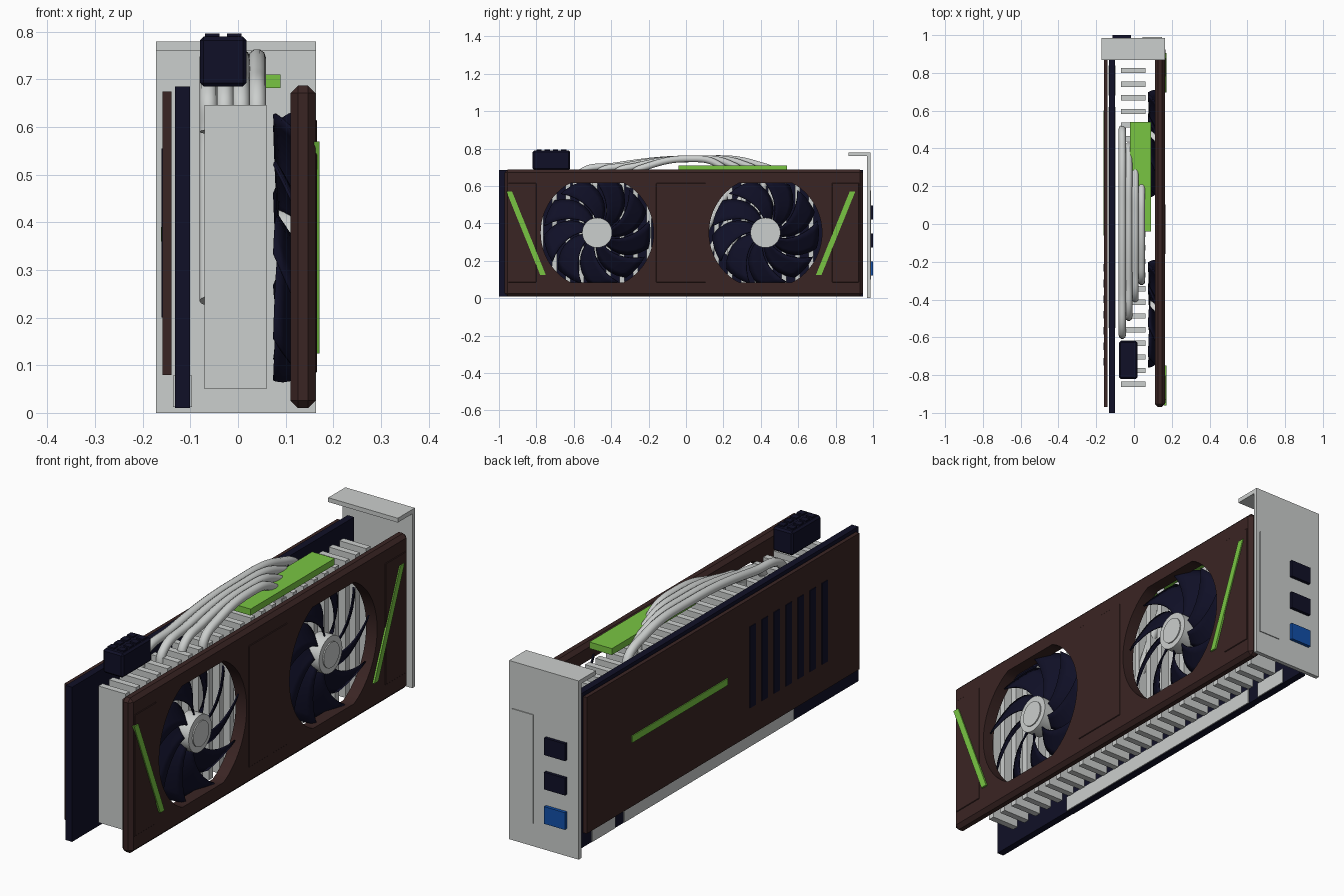
import bpy, bmesh, math
from mathutils import Vector

old = bpy.data.objects.get("Cube")
if old:
    bpy.data.objects.remove(old, do_unlink=True)


def material(name, rgb):
    m = bpy.data.materials.new(name)
    m.use_nodes = True
    m.diffuse_color = (*rgb, 1)
    m.node_tree.nodes["Principled BSDF"].inputs["Base Color"].default_value = (*rgb, 1)
    return m


BROWN = material("dark brown", (0.042, 0.018, 0.017))
NAVY = material("dark navy", (0.005, 0.005, 0.02))
GREY = material("light grey", (0.6, 0.62, 0.61))
GREEN = material("green", (0.19, 0.56, 0.055))
BLUE = material("blue", (0.006, 0.08, 0.4))


def finish(name, bm, mat, smooth=False):
    bmesh.ops.recalc_face_normals(bm, faces=bm.faces)
    mesh = bpy.data.meshes.new(name)
    bm.to_mesh(mesh)
    bm.free()
    mesh.materials.append(mat)
    ob = bpy.data.objects.new(name, mesh)
    bpy.context.collection.objects.link(ob)
    if smooth:
        activate(ob)
        bpy.ops.object.shade_smooth_by_angle(angle=math.radians(35))
    return ob


def activate(ob):
    bpy.ops.object.select_all(action="DESELECT")
    ob.select_set(True)
    bpy.context.view_layer.objects.active = ob


def add_box(bm, x, y, z):
    verts = bmesh.ops.create_cube(bm, size=1)["verts"]
    for v in verts:
        v.co = Vector(r[0] + (c + 0.5) * (r[1] - r[0]) for c, r in zip(v.co, (x, y, z)))


def box(name, x, y, z, mat, bevel=0):
    bm = bmesh.new()
    add_box(bm, x, y, z)
    if bevel:
        bmesh.ops.bevel(bm, geom=bm.edges[:], offset=bevel, segments=1, affect="EDGES")
    return finish(name, bm, mat)


def disc(name, x0, x1, radius, y, z, mat, clip=None):
    """Cylinder along x, optionally flattened at the top and bottom."""
    bm = bmesh.new()
    bmesh.ops.create_cone(bm, cap_ends=True, segments=64, radius1=radius, radius2=radius, depth=1)
    for v in bm.verts:
        a, b, c = v.co
        if clip:
            b = max(-clip, min(clip, b))
        v.co = ((x0 + x1) / 2 + c * (x1 - x0), y + a, z + b)
    bmesh.ops.remove_doubles(bm, verts=bm.verts, dist=0.0001)
    return finish(name, bm, mat, smooth=True)


FANS = {"front": -0.475, "rear": 0.425}
FAN_Z = 0.35

# Fan shroud with two flattened round openings
shroud = box("shroud", (0.11, 0.163), (-0.97, 0.945), (0.01, 0.687), BROWN, 0.016)
for y in FANS.values():
    cutter = disc("opening_cutter", 0.05, 0.25, 0.302, y, FAN_Z, BROWN, clip=0.265)
    cutter.hide_render = True
    mod = shroud.modifiers.new("opening", "BOOLEAN")
    mod.object, mod.operation, mod.solver = cutter, "DIFFERENCE", "EXACT"
    activate(shroud)
    bpy.ops.object.modifier_apply(modifier=mod.name)
    bpy.data.objects.remove(cutter, do_unlink=True)

# Raised shroud panels and slanted accents
for name, y0, y1 in (("front", -0.95, -0.8), ("middle", -0.16, 0.105), ("rear", 0.78, 0.925)):
    box(name + "_shroud_panel", (0.16, 0.166), (y0, y1), (0.085, 0.615), BROWN, 0.002)
for name, top, low in (("front", -0.945, -0.765), ("rear", 0.89, 0.71)):
    bm = bmesh.new()
    add_box(bm, (0.16, 0.171), (-0.015, 0.015), (0.125, 0.57))
    for v in bm.verts:
        v.co.y += low + (top - low) * (v.co.z - 0.125) / 0.445
    finish(name + "_accent", bm, GREEN)


# Fans: swept pitched blades and a ringed hub
def fan(name, y0, blades=9, rows=8, cols=5):
    bm = bmesh.new()
    for k in range(blades):
        grid = []
        for i in range(rows):
            t = i / (rows - 1)
            r = 0.06 + 0.225 * t
            mid = math.tau * k / blades + math.radians(38) * t ** 1.2
            half = math.radians(15 + 3 * math.sin(math.pi * t))
            row = []
            for j in range(cols):
                s = 2 * j / (cols - 1) - 1
                a = mid + s * half
                x = 0.108 + s * (0.02 + 0.012 * t)
                row.append(bm.verts.new((x, y0 + r * math.cos(a), FAN_Z + r * math.sin(a))))
            grid.append(row)
        for i in range(rows - 1):
            for j in range(cols - 1):
                bm.faces.new((grid[i][j], grid[i][j + 1], grid[i + 1][j + 1], grid[i + 1][j]))
    ob = finish(name + "_fan_blades", bm, NAVY, smooth=True)
    solid = ob.modifiers.new("thickness", "SOLIDIFY")
    solid.thickness, solid.offset = 0.006, 0
    disc(name + "_fan_hub", 0.085, 0.15, 0.08, y0, FAN_Z, GREY)
    disc(name + "_fan_cap", 0.15, 0.155, 0.055, y0, FAN_Z, GREY)


for name, y in FANS.items():
    fan(name, y)

# Circuit board and its notched edge connector
box("circuit_board", (-0.132, -0.101), (-1, 0.945), (0.01, 0.685), NAVY)
for name, y0, y1 in (("long", -0.55, 0.62), ("short", 0.68, 0.84)):
    box(name + "_edge_contact", (-0.136, -0.097), (y0, y1), (0.012, 0.078), GREY)

# Backplate with slots and accent
box("backplate", (-0.158, -0.14), (-0.97, 0.91), (0.08, 0.675), BROWN)
for i in range(7):
    y = -0.73 + i * 0.083
    box("backplate_slot", (-0.161, -0.156), (y - 0.02, y + 0.02), (0.2, 0.555), NAVY)
box("backplate_accent", (-0.162, -0.156), (-0.06, 0.6), (0.36, 0.39), GREEN)

# Heatsink fins
bm = bmesh.new()
for i in range(24):
    y = -0.848 + i * 0.0722
    add_box(bm, (-0.07, 0.06), (y - 0.014, y + 0.014), (0.05, 0.646))
finish("heatsink_fins", bm, GREY)

# Four nested heat pipes arching over the fins
for i in range(4):
    x = -0.062 + i * 0.034
    y0, y1 = -0.59 + i * 0.095, 0.5 - i * 0.09
    span = y1 - y0
    path = [(y0, 0.59), (y0 + 0.015, 0.66), (y0 + 0.2 * span, 0.708), (y0 + 0.6 * span, 0.745),
            (y0 + 0.88 * span, 0.718), (y1, 0.64), (y1 - 0.08, 0.45), (y1 - 0.2, 0.235)]
    curve = bpy.data.curves.new("heat_pipe", "CURVE")
    curve.dimensions = "3D"
    curve.bevel_depth = 0.019
    curve.bevel_resolution = 3
    curve.use_fill_caps = True
    spline = curve.splines.new("BEZIER")
    spline.bezier_points.add(len(path) - 1)
    for p, (y, z) in zip(spline.bezier_points, path):
        p.co = (x, y, z)
        p.handle_left_type = p.handle_right_type = "AUTO"
    curve.materials.append(GREY)
    bpy.context.collection.objects.link(bpy.data.objects.new("heat_pipe", curve))

# Top accent bar
box("top_bar", (-0.02, 0.089), (-0.04, 0.54), (0.682, 0.71), GREEN)

# Power socket with pin blocks
box("power_socket", (-0.08, 0.018), (-0.82, -0.62), (0.685, 0.79), NAVY, 0.008)
for x in (-0.054, -0.008):
    for i in range(4):
        y = -0.786 + i * 0.044
        box("power_pin", (x - 0.015, x + 0.015), (y - 0.014, y + 0.014), (0.78, 0.796), NAVY)

# Mounting bracket with lip, vent panel and ports
box("bracket", (-0.172, 0.164), (0.968, 0.986), (0, 0.78), GREY)
box("bracket_lip", (-0.172, 0.164), (0.868, 0.986), (0.761, 0.78), GREY)
box("bracket_vent", (0.045, 0.148), (0.984, 0.99), (0.1, 0.575), GREY)
for i, (name, mat) in enumerate((("lower", BLUE), ("middle", NAVY), ("upper", NAVY))):
    z = 0.12 + i * 0.15
    box(name + "_port", (-0.115, -0.015), (0.98, 1.0), (z, z + 0.075), mat)
